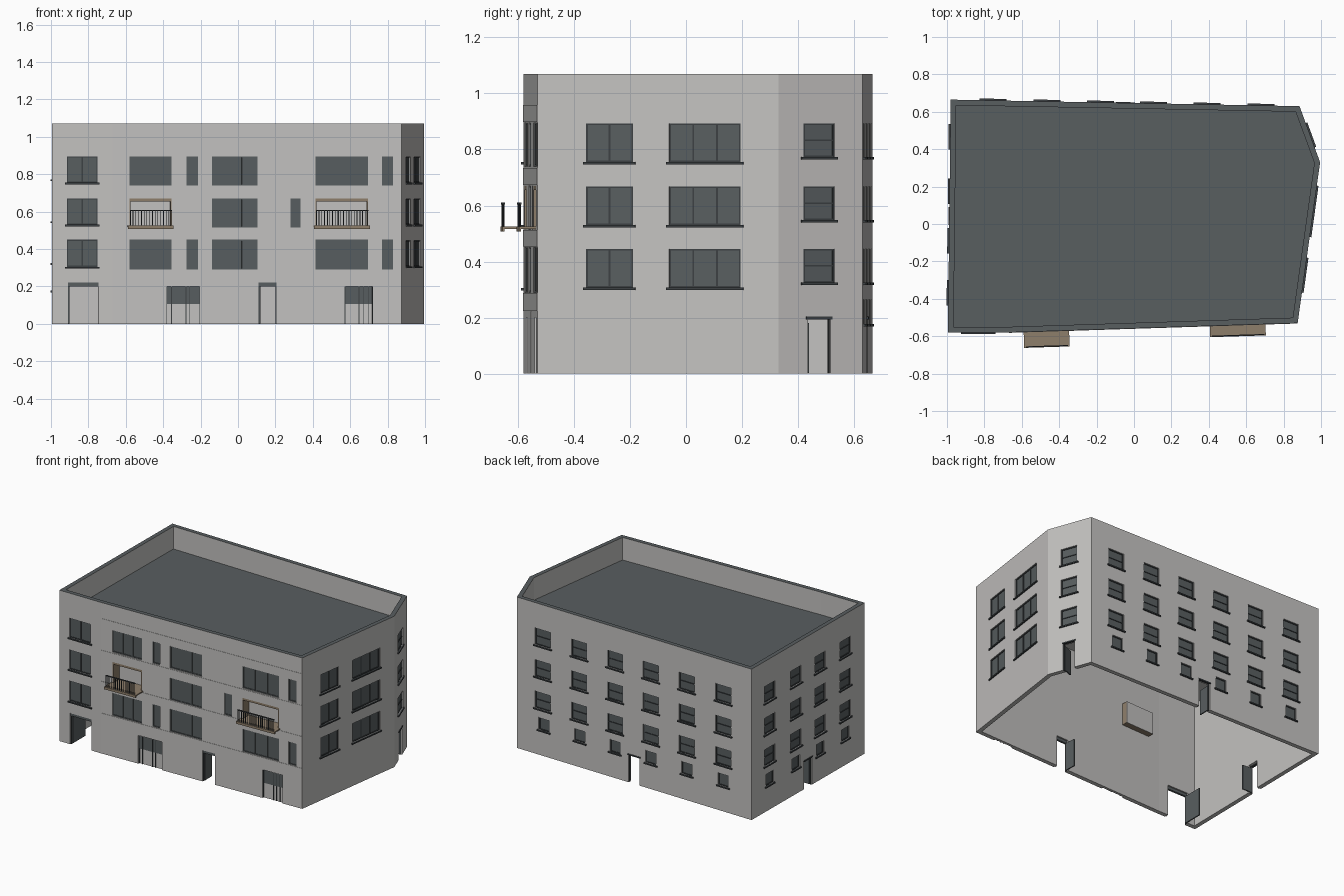
import bpy, bmesh
from mathutils import Vector

cube = bpy.data.objects.get("Cube")
if cube:
    bpy.data.objects.remove(cube, do_unlink=True)


def material(name, rgb):
    m = bpy.data.materials.new(name)
    m.use_nodes = True
    m.diffuse_color = (*rgb, 1)
    m.node_tree.nodes["Principled BSDF"].inputs["Base Color"].default_value = (*rgb, 1)
    return m


WALL = material("light grey plaster", (0.55, 0.54, 0.53))
SLATE = material("slate grey", (0.098, 0.112, 0.117))
DARK = material("dark frame", (0.045, 0.052, 0.056))
TAN = material("tan timber", (0.27, 0.21, 0.145))

HEIGHT, ROOF, THICK, RECESS = 1.07, 0.91, 0.03, 0.012
corners = [Vector(p) for p in ((-0.995, -0.58), (-0.67, -0.58), (0.875, -0.53),
                               (0.995, 0.33), (0.885, 0.63), (-0.98, 0.665))]


def outward(i):
    d = (corners[(i + 1) % 6] - corners[i % 6]).normalized()
    return Vector((d.y, -d.x))


# Each wall: start, end, outward normal, axis used to measure along it
FRONT_LEFT, FRONT, RIGHT, CORNER, BACK, LEFT = [
    (corners[i], corners[(i + 1) % 6], outward(i), axis)
    for i, axis in enumerate((0, 0, 1, 1, 0, 1))]

inner = []
for i, p in enumerate(corners):
    a, b = outward(i - 1), outward(i)
    inner.append(p - (a + b) * THICK / (1 + a.dot(b)))

parts = {}


def box(name, mat, wall, a0, a1, z0, z1, d0, d1):
    """Box on a wall: a along it, z up, d outward from its face."""
    bm = parts.setdefault(name, (bmesh.new(), mat))[0]
    p, q, n, axis = wall
    vs = []
    for z in (z0, z1):
        for a, d in ((a0, d0), (a1, d0), (a1, d1), (a0, d1)):
            v = p + (q - p) * ((a - p[axis]) / (q[axis] - p[axis])) + n * d
            vs.append(bm.verts.new((v.x, v.y, z)))
    faces = [vs[:4], vs[4:]] + [[vs[i], vs[(i + 1) % 4], vs[(i + 1) % 4 + 4], vs[i + 4]] for i in range(4)]
    new = [bm.faces.new(f) for f in faces]
    bmesh.ops.recalc_face_normals(bm, faces=new)


def make_object(name, bm, *mats):
    me = bpy.data.meshes.new(name)
    bm.to_mesh(me)
    bm.free()
    for m in mats:
        me.materials.append(m)
    ob = bpy.data.objects.new(name, me)
    bpy.context.scene.collection.objects.link(ob)
    return ob


def cut(wall, a0, a1, z0, z1, depth):
    box("wall_cutter", WALL, wall, a0, a1, z0, z1, 0.02, -depth)


def window(wall, a0, a1, z0, z1, panes=1, sash=False, sill=True, bar=DARK):
    cut(wall, a0, a1, z0, z1, RECESS)
    box("window_glass", SLATE, wall, a0, a1, z0, z1, -RECESS - 0.002, -0.009)
    name, f = ("slate_window_frames" if bar is SLATE else "window_frames"), 0.006
    strips = [(a0, a1, z0, z0 + f), (a0, a1, z1 - f, z1), (a0, a0 + f, z0, z1), (a1 - f, a1, z0, z1)]
    for k in range(1, panes):
        m = a0 + (a1 - a0) * k / panes
        strips.append((m - f / 2, m + f / 2, z0, z1))
    if sash:
        m = (z0 + z1) / 2
        strips.append((a0, a1, m - f / 2, m + f / 2))
    for s in strips:
        box(name, bar, wall, *s, -0.01, -0.005)
    if sill:
        box("window_sills", DARK, wall, a0 - 0.01, a1 + 0.01, z0 - 0.009, z0, -RECESS, 0.009)


def doorway(wall, a0, a1, top=0.2, transom=False):
    """Open doorway with the leaf swung inward."""
    cut(wall, a0, a1, -0.02, top, 0.06)
    if transom:
        box("door_transoms", SLATE, wall, a0, a1, top - 0.02, top, -0.02, -0.005)
    else:
        box("door_lintels", DARK, wall, a0 - 0.006, a1 + 0.006, top - 0.006, top + 0.003, -RECESS, 0.004)
    for a in (a0, a1 - 0.004):
        box("door_jambs", DARK, wall, a, a + 0.004, 0, top, -0.02, -0.008)
    box("door_leaves", SLATE, wall, a0 + 0.002, a0 + 0.01, 0.003, top - 0.02,
        -0.015, -0.015 - 0.85 * (a1 - a0))


# Front windows
rows = [(0.29, 0.45), (0.515, 0.67), (0.74, 0.895)]
for z0, z1 in rows:
    window(FRONT_LEFT, -0.915, -0.75, z0 + 0.015, z1, 2)
    window(FRONT, -0.14, 0.105, z0, z1, 3, sill=False, bar=SLATE)
    box("wall_bands", WALL, FRONT, -0.668, 0.873, z1 + 0.003, z1 + 0.063, -0.002, 0.002)
box("wall_bands", WALL, FRONT, -0.668, 0.873, 0.224, 0.287, -0.002, 0.002)
for z0, z1 in (rows[0], rows[2]):
    for a0, a1, n in ((-0.58, -0.355, 3), (-0.275, -0.215, 1), (0.415, 0.695, 3), (0.77, 0.83, 1)):
        window(FRONT, a0, a1, z0, z1, n, sill=False, bar=SLATE)
window(FRONT, 0.28, 0.335, *rows[1], sill=False, bar=SLATE)

# Right side and cut-off corner windows
for top in (0.445, 0.668, 0.893):
    window(RIGHT, -0.357, -0.19, top - 0.138, top, 2)
    window(RIGHT, -0.06, 0.195, top - 0.138, top, 3)
    window(CORNER, 0.42, 0.53, top - 0.12, top, sash=True)
    for a in (0.68, 0.39, 0.105, -0.18, -0.465, -0.755):
        window(BACK, a - 0.062, a + 0.062, top - 0.12, top, sash=True)
    for a in (0.466, 0.176, -0.09, -0.368):
        window(LEFT, a - 0.058, a + 0.058, top - 0.12, top, sash=True)

# Small ground-floor windows
for wall, spots in ((BACK, (0.67, 0.385, 0.105, -0.18, -0.465, -0.755)),
                    (LEFT, (0.466, 0.176, -0.09, -0.368))):
    for a in spots:
        window(wall, a - 0.042, a + 0.042, 0.178, 0.265)

# Doorways
doorway(FRONT_LEFT, -0.91, -0.745, 0.22, True)
doorway(FRONT, 0.11, 0.205, 0.22, True)
doorway(CORNER, 0.435, 0.515)
doorway(BACK, -0.09, 0.0)
doorway(LEFT, 0.0, 0.085)

# Half-glazed entrances
for posts in ((-0.383, -0.357, -0.28, -0.26, -0.206), (0.57, 0.645, 0.668, 0.695, 0.718)):
    a0, a1 = posts[0], posts[-1] + 0.004
    cut(FRONT, a0, a1, -0.02, 0.2, RECESS)
    box("entrance_glass", SLATE, FRONT, a0, a1, 0.105, 0.2, -RECESS - 0.002, -0.009)
    for a in posts:
        box("entrance_posts", DARK, FRONT, a, a + 0.004, 0, 0.2, -RECESS, -0.006)

# Balconies: timber-lined niche, deck, front board and railing
for a0, a1, reach, bars in ((-0.58, -0.355, 0.085, 16), (0.415, 0.695, 0.06, 20)):
    z0, z1 = rows[1]
    cut(FRONT, a0, a1, z0, z1, 0.06)
    for s in ((a0, a0 + 0.006, z0, z1), (a1 - 0.006, a1, z0, z1),
              (a0, a1, z1 - 0.015, z1), (a0, a1, z0, z0 + 0.008)):
        box("balcony_lining", TAN, FRONT, *s, -0.07, 0)
    box("balcony_back", WALL, FRONT, a0, a1, z0, z1, -0.073, -0.07)
    left, right = a0 - 0.01, a1 + 0.008
    box("balcony_deck", TAN, FRONT, left, right, 0.517, 0.525, 0, reach)
    box("balcony_board", TAN, FRONT, left, right, 0.508, 0.525, reach - 0.007, reach)
    box("balcony_railing", DARK, FRONT, a0, a1, 0.603, 0.61, reach - 0.008, reach - 0.002)
    for k in range(bars):
        a = a0 + (a1 - a0 - 0.004) * k / (bars - 1)
        w = 0.006 if k % 4 == 0 else 0.0035
        box("balcony_railing", DARK, FRONT, a, a + w, 0.525, 0.605, reach - 0.007, reach - 0.003)

# Hollow outer walls, open below
bm = bmesh.new()
rings = [[bm.verts.new((p.x, p.y, z)) for p in ring]
         for ring, z in ((corners, 0), (corners, HEIGHT), (inner, HEIGHT), (inner, 0))]
for r in range(4):
    lo, hi = rings[r], rings[(r + 1) % 4]
    for i in range(6):
        j = (i + 1) % 6
        bm.faces.new((lo[i], lo[j], hi[j], hi[i]))
bmesh.ops.recalc_face_normals(bm, faces=bm.faces[:])
walls = make_object("outer_walls", bm, WALL, SLATE)

# Roof deck behind the parapet
bm = bmesh.new()
low, high = [[bm.verts.new((p.x, p.y, z)) for p in inner] for z in (ROOF - 0.01, ROOF)]
bm.faces.new(high).material_index = 1
bm.faces.new(low[::-1])
for i in range(6):
    j = (i + 1) % 6
    bm.faces.new((low[i], low[j], high[j], high[i]))
make_object("roof_deck", bm, WALL, SLATE)

for name, (bm, mat) in parts.items():
    make_object(name, bm, mat)

# Cut the openings, then colour the parapet top
cutter = bpy.data.objects["wall_cutter"]
cutter.hide_render = True
mod = walls.modifiers.new("openings", "BOOLEAN")
mod.operation, mod.solver, mod.object = "DIFFERENCE", "EXACT", cutter
bpy.context.view_layer.update()
graph = bpy.context.evaluated_depsgraph_get()
cut_mesh = bpy.data.meshes.new_from_object(walls.evaluated_get(graph))
walls.modifiers.clear()
walls.data = cut_mesh
bpy.data.objects.remove(cutter, do_unlink=True)
for f in walls.data.polygons:
    f.material_index = 1 if f.normal.z > 0.9 and f.center.z > HEIGHT - 0.01 else 0
